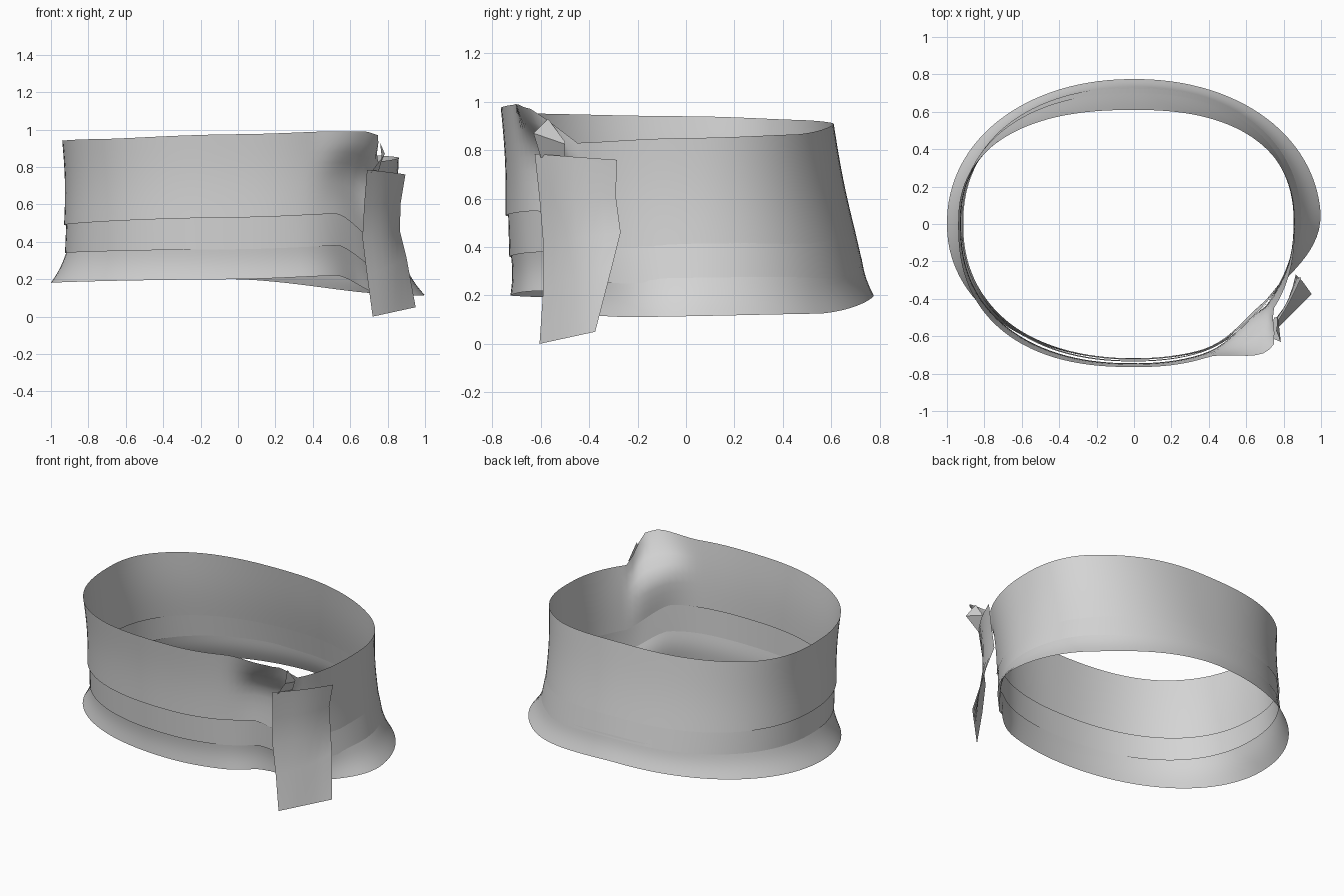
import bpy, bmesh, math
from mathutils import Vector

if "Cube" in bpy.data.objects:
    bpy.data.objects.remove(bpy.data.objects["Cube"])

grey = bpy.data.materials.new("grey cloth")
grey.diffuse_color = (0.66, 0.66, 0.66, 1)
grey.use_nodes = True
grey.node_tree.nodes["Principled BSDF"].inputs["Base Color"].default_value = grey.diffuse_color

START, END, STEPS = -32, 328, 120


def smooth(a, b, v):
    u = max(0.0, min(1.0, (v - a) / (b - a)))
    return u * u * (3 - 2 * u)


def height(keys, t):
    """Smoothly blended height at angle t."""
    for (a, za), (b, zb) in zip(keys, keys[1:]):
        if t <= b:
            return za + (zb - za) * (smooth(a, b, t) + (t - a) / (b - a)) / 2
    return keys[-1][1]


def outline(t, right, left, back, front, n, pull=0.0):
    """Rounded oval point; pull draws it in towards the knot."""
    c, s = math.cos(math.radians(t)), math.sin(math.radians(t))
    x = (right if c > 0 else left) * math.copysign(abs(c) ** (2 / n), c)
    y = (back if s > 0 else front) * math.copysign(abs(s) ** (2 / n), s)
    near = max(1 - smooth(-32, 5, t), smooth(290, 318, t))
    return Vector((x, y)) * (1 - pull * near)


def sheet(name, rows, angle=40):
    """Open grid surface from rows of points."""
    bm = bmesh.new()
    grid = [[bm.verts.new(p) for p in row] for row in rows]
    for r0, r1 in zip(grid, grid[1:]):
        for i in range(len(r0) - 1):
            bm.faces.new((r1[i], r1[i + 1], r0[i + 1], r0[i]))
    bmesh.ops.remove_doubles(bm, verts=bm.verts, dist=1e-4)
    me = bpy.data.meshes.new(name)
    bm.to_mesh(me)
    bm.free()
    me.materials.append(grey)
    ob = bpy.data.objects.new(name, me)
    bpy.context.collection.objects.link(ob)
    bpy.ops.object.select_all(action='DESELECT')
    ob.select_set(True)
    bpy.context.view_layer.objects.active = ob
    bpy.ops.object.shade_smooth_by_angle(angle=math.radians(angle))
    return ob


# Heights of the four edges around the band
TOP = [(-32, .83), (0, .85), (45, .865), (90, .91), (135, .925), (180, .94), (225, .95),
       (270, .975), (300, .99), (312, .99), (319, .97), (328, .83)]
SEAM1 = [(-32, .405), (-20, .40), (45, .415), (90, .46), (180, .49), (270, .53), (306, .55), (328, .405)]
SEAM2 = [(-32, .255), (-20, .25), (45, .26), (90, .33), (180, .34), (270, .36), (306, .38), (328, .255)]
HEM = [(-32, .115), (-20, .11), (45, .125), (90, .20), (180, .18), (270, .20), (303, .22), (328, .115)]

# Each band: upper oval (right, left, back, front, roundness, pull), heights, lower oval, heights
BANDS = [
    ("upper_band", (.86, .94, .61, .765, 2.38, 0), TOP, (.865, .93, .70, .745, 2.25, .03), SEAM1),
    ("middle_band", (.862, .918, .695, .735, 2.25, .03), SEAM1, (.90, .925, .73, .73, 2.2, .05), SEAM2),
    ("lower_flare", (.896, .913, .726, .725, 2.2, .05), SEAM2, (1.0, 1.0, .775, .725, 2.1, .11), HEM),
]
for name, oval_a, z_a, oval_b, z_b in BANDS:
    rows = []
    for k in range(9):
        f = k / 8
        row = []
        for i in range(STEPS + 1):
            t = START + (END - START) * i / STEPS
            p = outline(t, *oval_a).lerp(outline(t, *oval_b), f)
            # lower bands tuck slightly up behind the one above
            tuck = 0 if name == "upper_band" else .02 * (1 - f)
            z = height(z_a, t) * (1 - f) + height(z_b, t) * f + tuck
            if name == "upper_band":
                # front end gathers: rim flares out, cloth below pinches in
                g = smooth(293, 316, t) * (1 - smooth(318, 328, t))
                push = .13 * g * (1 - smooth(0, .55, f)) - .03 * g * math.sin(math.pi * f)
                p += Vector((.55, -.83)) * push
            if name != "middle_band":
                p *= 1 - .01 * math.sin(math.pi * f)
            row.append((p.x, p.y, z))
        rows.append(row)
    sheet(name, rows)

# Loose strap hanging over the join
LEFT = [(.69, -.625, .785), (.675, -.605, .6), (.665, -.59, .42), (.69, -.59, .22), (.72, -.605, 0)]
RIGHT = [(.895, -.285, .76), (.87, -.29, .61), (.865, -.27, .46), (.90, -.305, .32), (.95, -.375, .05)]
rows = []
for k, (a, b) in enumerate(zip(LEFT, RIGHT)):
    a, b = Vector(a), Vector(b)
    bulge = Vector((.85, -.52, 0)) * (.015, .025, .04, .03, .0)[k]
    rows.append([a.lerp(b, j / 6) + bulge * math.sin(math.pi * j / 6) for j in range(7)])
sheet("hanging_strap", rows, 60)

# Creased cloth tucked through the knot
sheet("knot_fold", [[(.76, -.57, .93), (.77, -.50, .835)],
                    [(.785, -.63, .87), (.765, -.50, .825)],
                    [(.71, -.60, .77), (.75, -.50, .77)]], 30)
